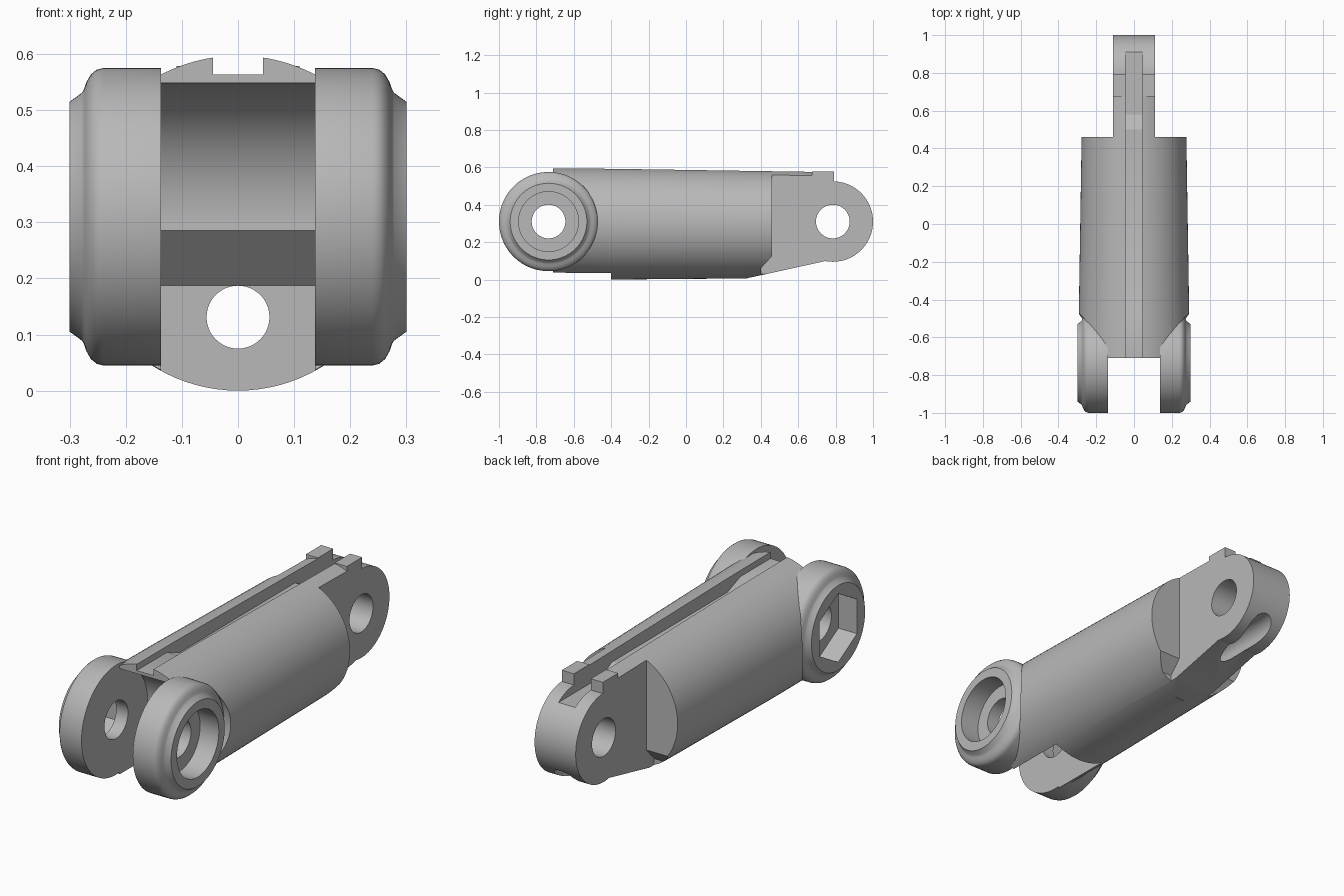
import bpy, bmesh
from math import sin, cos, pi

cube = bpy.data.objects.get("Cube")
if cube:
    bpy.data.objects.remove(cube, do_unlink=True)

grey = bpy.data.materials.new("plain grey")
grey.use_nodes = True
GREY = (0.48, 0.48, 0.48, 1)
grey.diffuse_color = GREY
grey.node_tree.nodes["Principled BSDF"].inputs["Base Color"].default_value = GREY

FRONT, BACK, AXIS_Z = -0.735, 0.785, 0.31   # hinge axes
SLOT, LUG, BORE = 0.137, 0.11, 0.09         # half widths and pin radius


def loft(name, loops):
    """Solid skinned through equal-length loops, capped at both ends."""
    bm = bmesh.new()
    rings = [[bm.verts.new(p) for p in loop] for loop in loops]
    n = len(rings[0])
    for a, b in zip(rings, rings[1:]):
        for i in range(n):
            j = (i + 1) % n
            bm.faces.new((a[i], a[j], b[j], b[i]))
    bm.faces.new(rings[0])
    bm.faces.new(rings[-1])
    bmesh.ops.recalc_face_normals(bm, faces=bm.faces)
    mesh = bpy.data.meshes.new(name)
    bm.to_mesh(mesh)
    bm.free()
    mesh.materials.append(grey)
    obj = bpy.data.objects.new(name, mesh)
    bpy.context.collection.objects.link(obj)
    return obj


def prism(name, side_profile, x0, x1):
    return loft(name, [[(x, y, z) for y, z in side_profile] for x in (x0, x1)])


def circle(cy, r, n=64):
    return [(cy + r * cos(pi / 2 + 2 * pi * i / n),
             AXIS_Z + r * sin(pi / 2 + 2 * pi * i / n)) for i in range(n)]


def ring_y(y, cz, rx, rz, n=96):
    return [(rx * cos(2 * pi * i / n), y, cz + rz * sin(2 * pi * i / n)) for i in range(n)]


def boolean(obj, tool, operation="DIFFERENCE"):
    mod = obj.modifiers.new("boolean", "BOOLEAN")
    mod.operation, mod.solver, mod.object = operation, "EXACT", tool
    bpy.context.view_layer.objects.active = obj
    bpy.ops.object.modifier_apply(modifier=mod.name)
    bpy.data.objects.remove(tool, do_unlink=True)


def smooth(obj):
    bpy.ops.object.select_all(action="DESELECT")
    obj.select_set(True)
    bpy.context.view_layer.objects.active = obj
    bpy.ops.object.shade_smooth_by_angle(angle=0.45)


# Main barrel, slightly tapered towards the back
body = loft("finger_body", [ring_y(-0.71, 0.30, 0.297, 0.297),
                            ring_y(-0.4, 0.298, 0.291, 0.298),
                            ring_y(0.79, 0.294, 0.272, 0.284)])

# Side cuts leaving the narrow rear lug, with a chamfered foot
side_cut = [(0.46, 0.8), (0.46, 0.125), (0.40, 0.06), (0.40, -0.1), (1.1, -0.1), (1.1, 0.8)]
for s in (-1, 1):
    boolean(body, prism("side_cut", side_cut, s * LUG, s * 0.5))

# Sloping underside of the lug
boolean(body, prism("under_cut", [(0.33, 0.008), (0.46, 0.036), (0.745, 0.099),
                                  (1.1, 0.099), (1.1, -0.2), (0.33, -0.2)], -0.5, 0.5))

# Rounded lug end and the two stop blocks on top
boolean(body, prism("lug_end", circle(BACK, 0.215, 96), -LUG, LUG), "UNION")
boolean(body, prism("stop_block", [(0.675, 0.4), (0.675, 0.579), (0.792, 0.579), (0.792, 0.4)],
                    -LUG, LUG), "UNION")

# Front slot: curved clearance above, undercut stop face below
arc = [(FRONT + 0.24 * sin(a), AXIS_Z + 0.24 * cos(a))
       for a in (i * 1.675 / 24 for i in range(25))]
slot = [(-1.1, 0.55)] + arc + [(-0.40, 0.187), (-0.40, -0.1), (-1.1, -0.1)]
boolean(body, prism("front_slot", slot, -SLOT, SLOT))

# Seats for the two knuckle discs
for s in (-1, 1):
    boolean(body, prism("disc_seat", circle(FRONT, 0.262, 96), s * SLOT, s * 0.5))

# Cord groove along the top
groove = [(-1.1, 0.563), (-0.48, 0.563), (-0.38, 0.525), (0.50, 0.525),
          (0.58, 0.485), (1.1, 0.485), (1.1, 0.8), (-1.1, 0.8)]
boolean(body, prism("groove", groove, -0.045, 0.045))

# Lengthwise cord tunnel and rear pin hole
boolean(body, loft("tunnel", [ring_y(y, 0.131, 0.056, 0.056, 48) for y in (-0.8, 1.1)]))
boolean(body, prism("rear_pin_hole", circle(BACK, BORE), -0.5, 0.5))
smooth(body)

# Knuckle discs: rounded rim, raised boss, round or hexagonal pin recess
rim = [(SLOT, 0.265), (0.240, 0.265), (0.252, 0.262), (0.262, 0.254), (0.270, 0.240),
       (0.275, 0.226), (0.278, 0.221), (0.30, 0.205)]
for side, s, sides, recess in (("left", 1, 64, 0.16), ("right", -1, 6, 0.166)):
    disc = loft(side + "_knuckle_disc",
                [[(s * x, y, z) for y, z in circle(FRONT, r, 96)] for x, r in rim])
    boolean(disc, prism("pin_hole", circle(FRONT, BORE), -0.5, 0.5))
    boolean(disc, prism("recess", circle(FRONT, recess, sides), s * 0.20, s * 0.5))
    smooth(disc)
